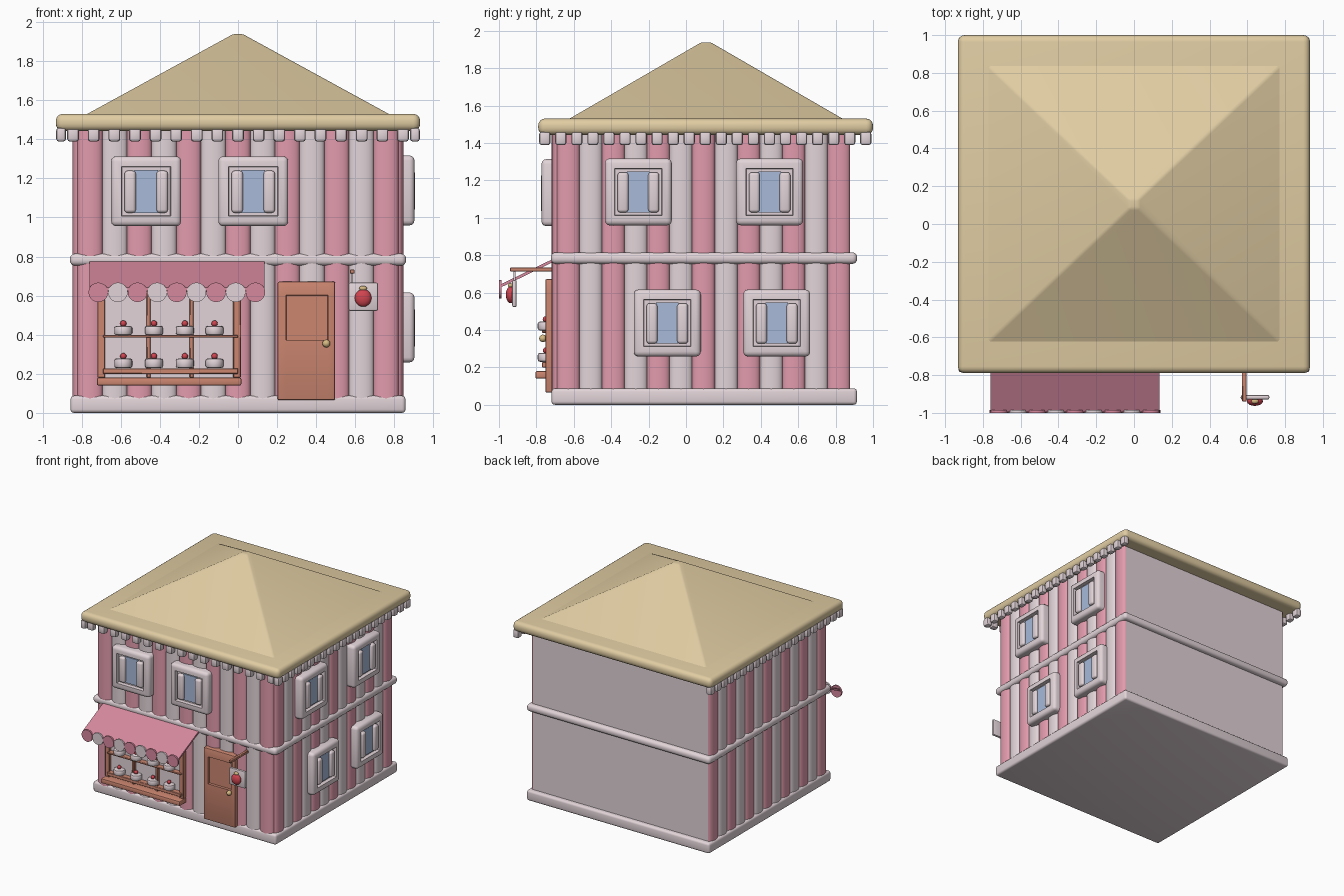
import bpy, bmesh, math
from mathutils import Matrix, Vector

if "Cube" in bpy.data.objects:
    bpy.data.objects.remove(bpy.data.objects["Cube"])


def mat(name, r, g, b):
    lin = [(c / 255 / 12.92) if c < 11 else ((c / 255 + 0.055) / 1.055) ** 2.4 for c in (r, g, b)]
    m = bpy.data.materials.new(name)
    m.diffuse_color = (*lin, 1)
    m.use_nodes = True
    m.node_tree.nodes["Principled BSDF"].inputs["Base Color"].default_value = m.diffuse_color
    return m


WHITE = mat("pale_cream", 226, 212, 216)
PINK = mat("candy_pink", 226, 155, 173)
TAN = mat("biscuit_tan", 224, 204, 162)
BROWN = mat("warm_brown", 204, 134, 112)
BLUE = mat("glass_blue", 168, 186, 218)
RED = mat("cherry_red", 208, 68, 80)
AWN = mat("awning_pink", 214, 136, 158)
GOLD = mat("knob_gold", 214, 186, 130)

TURN_RIGHT = Matrix.Rotation(math.pi / 2, 4, 'Z')


def finish(bm, name, mats, xf=None, smooth=True, angle=40):
    bmesh.ops.recalc_face_normals(bm, faces=bm.faces[:])
    me = bpy.data.meshes.new(name)
    bm.to_mesh(me)
    bm.free()
    ob = bpy.data.objects.new(name, me)
    bpy.context.collection.objects.link(ob)
    for m in mats:
        me.materials.append(m)
    if xf:
        ob.matrix_world = xf
    if smooth:
        bpy.ops.object.select_all(action='DESELECT')
        ob.select_set(True)
        bpy.context.view_layer.objects.active = ob
        bpy.ops.object.shade_smooth_by_angle(angle=math.radians(angle))
    return ob


def add_box(bm, lo, hi, r=0.0, seg=3):
    lo, hi = Vector(lo), Vector(hi)
    t = bmesh.new()
    bmesh.ops.create_cube(t, size=1, matrix=Matrix.Translation((lo + hi) / 2) @ Matrix.Diagonal((*(hi - lo), 1)))
    if r:
        bmesh.ops.bevel(t, geom=t.edges[:], offset=r, segments=seg, affect='EDGES', profile=0.5)
    me = bpy.data.meshes.new("tmp")
    t.to_mesh(me)
    t.free()
    bm.from_mesh(me)
    bpy.data.meshes.remove(me)


def box(name, lo, hi, m, r=0.0, seg=3, xf=None):
    bm = bmesh.new()
    add_box(bm, lo, hi, r, seg)
    return finish(bm, name, [m], xf)


def ball(name, c, s, m):
    bm = bmesh.new()
    bmesh.ops.create_uvsphere(bm, u_segments=16, v_segments=10, radius=1,
                              matrix=Matrix.Translation(c) @ Matrix.Diagonal((*s, 1)))
    return finish(bm, name, [m], angle=80)


# Main body, plinth and middle band
box("house_body", (-0.82, -0.69, 0.02), (0.82, 0.877, 1.48), WHITE)
box("plinth", (-0.857, -0.719, 0), (0.857, 0.914, 0.088), WHITE, 0.018)
box("middle_band", (-0.86, -0.722, 0.753), (0.86, 0.915, 0.815), WHITE, 0.026, 4)


# Bulging wall stripes on the front and both sides
def stripes(name, origin, along, out, length, n=13, depth=0.028):
    bm = bmesh.new()
    w, o = length / n, Vector(origin)
    for i in range(n):
        rows = []
        for k in range(11):
            a = math.pi * k / 10
            p = o + Vector(along) * ((i + 0.5) * w - math.cos(a) * w / 2) + Vector(out) * depth * math.sin(a)
            rows.append([bm.verts.new((p.x, p.y, z)) for z in (0.05, 1.46)])
        for p, q in zip(rows, rows[1:]):
            f = bm.faces.new((p[0], q[0], q[1], p[1]))
            f.material_index = i % 2
            f.smooth = True
    bm.normal_update()
    bm.faces.ensure_lookup_table()
    if bm.faces[5].normal.dot(Vector(out)) < 0:
        bmesh.ops.reverse_faces(bm, faces=bm.faces[:])
    me = bpy.data.meshes.new(name)
    bm.to_mesh(me)
    bm.free()
    me.materials.append(PINK)
    me.materials.append(WHITE)
    bpy.context.collection.objects.link(bpy.data.objects.new(name, me))


stripes("front_stripes", (-0.82, -0.69, 0), (1, 0, 0), (0, -1, 0), 1.64)
stripes("right_stripes", (0.82, -0.69, 0), (0, 1, 0), (1, 0, 0), 1.567)
stripes("left_stripes", (-0.82, -0.69, 0), (0, 1, 0), (-1, 0, 0), 1.567)

# Roof: rounded slab and hipped top
box("roof_slab", (-0.932, -0.79, 1.443), (0.932, 1.0, 1.53), TAN, 0.036, 4)
bm = bmesh.new()
lower = [bm.verts.new((x * 0.78, 0.107 + y * 0.738, 1.525)) for x, y in ((-1, -1), (1, -1), (1, 1), (-1, 1))]
upper = [bm.verts.new((x * 0.025, 0.107 + y * 0.025, 1.938)) for x, y in ((-1, -1), (1, -1), (1, 1), (-1, 1))]
bm.faces.new(upper)
bm.faces.new(lower[::-1])
for i in range(4):
    j = (i + 1) % 4
    bm.faces.new((lower[i], lower[j], upper[j], upper[i]))
hips = [e for e in bm.edges if max(v.co.z for v in e.verts) > 1.9]
bmesh.ops.bevel(bm, geom=hips, offset=0.011, segments=3, affect='EDGES', profile=0.5)
finish(bm, "roof_top", [TAN])

# Small blocks hanging under the eaves
bm = bmesh.new()
for i in range(-8, 9):
    add_box(bm, (i * 0.1055 - 0.03, -0.778, 1.388), (i * 0.1055 + 0.03, -0.725, 1.46), 0.014, 2)
for s in (-1, 1):
    for i in range(21):
        y = -0.755 + i * 0.0858
        add_box(bm, (s * 0.905 - 0.025, y - 0.03, 1.388), (s * 0.905 + 0.025, y + 0.03, 1.46), 0.014, 2)
finish(bm, "eave_blocks", [WHITE])


# Padded windows with a pane and two shutters
def window(name, xf):
    bm = bmesh.new()
    bmesh.ops.create_cube(bm, size=1, matrix=Matrix.Translation((0, -0.035, 0)) @ Matrix.Diagonal((0.358, 0.096, 0.358, 1)))
    bm.normal_update()
    front = [f for f in bm.faces if f.normal.y < -0.9]
    corner = [e for e in bm.edges if abs(e.verts[0].co.y - e.verts[1].co.y) > 0.05]
    rim = list({e for f in front for e in f.edges})
    bmesh.ops.bevel(bm, geom=corner + rim, offset=0.026, segments=3, affect='EDGES', profile=0.5)
    bm.normal_update()
    f = max((f for f in bm.faces if f.normal.y < -0.99), key=lambda f: f.calc_area())
    bmesh.ops.inset_region(bm, faces=[f], thickness=0.038)
    bmesh.ops.inset_region(bm, faces=[f], thickness=0.004, depth=-0.03)
    finish(bm, name + "_frame", [WHITE], xf)
    box(name + "_pane", (-0.06, -0.064, -0.11), (0.06, -0.056, 0.11), BLUE, xf=xf)
    bm = bmesh.new()
    for s in (-1, 1):
        add_box(bm, (s * 0.082 - 0.029, -0.085, -0.11), (s * 0.082 + 0.029, -0.045, 0.105), 0.016)
    finish(bm, name + "_shutters", [WHITE], xf)


for i, x in enumerate((-0.47, 0.078)):
    window(f"front_window_{i}", Matrix.Translation((x, -0.69, 1.134)))
for i, (y, z) in enumerate(((-0.255, 1.138), (0.447, 1.138), (-0.1, 0.437), (0.485, 0.437))):
    window(f"side_window_{i}", Matrix.Translation((0.82, y, z)) @ TURN_RIGHT)

# Door with sunken panel and knob
bm = bmesh.new()
add_box(bm, (0.203, -0.752, 0.065), (0.497, -0.68, 0.672), 0.008, 2)
bm.normal_update()
for co, no in (((0.246, 0, 0), (1, 0, 0)), ((0.46, 0, 0), (1, 0, 0)), ((0, 0, 0.372), (0, 0, 1)), ((0, 0, 0.602), (0, 0, 1))):
    bmesh.ops.bisect_plane(bm, geom=bm.verts[:] + bm.edges[:] + bm.faces[:], plane_co=co, plane_no=no)
    bm.normal_update()
panel = [f for f in bm.faces if f.normal.y < -0.99 and 0.25 < f.calc_center_median().x < 0.455
         and 0.38 < f.calc_center_median().z < 0.6]
bmesh.ops.inset_region(bm, faces=panel, thickness=0.002, depth=-0.02)
finish(bm, "door", [BROWN])
ball("door_knob", (0.452, -0.765, 0.355), (0.02, 0.02, 0.02), GOLD)

# Shop window: backing, frame, bars, shelf and sill
box("shop_backing", (-0.70, -0.726, 0.17), (0.0, -0.7185, 0.64), WHITE)
bm = bmesh.new()
for x0, x1 in ((-0.72, -0.68), (-0.025, 0.015), (-0.468, -0.447), (-0.248, -0.227)):
    add_box(bm, (x0, -0.752, 0.18), (x1, -0.69, 0.655), 0.004, 1)
add_box(bm, (-0.72, -0.752, 0.62), (0.015, -0.69, 0.66), 0.004, 1)
add_box(bm, (-0.69, -0.77, 0.385), (0, -0.69, 0.398), 0.003, 1)
add_box(bm, (-0.69, -0.77, 0.2), (0, -0.69, 0.228), 0.003, 1)
add_box(bm, (-0.722, -0.805, 0.14), (0.017, -0.69, 0.18), 0.008, 2)
finish(bm, "shop_frame", [BROWN])

# Cakes with cherries
for z in (0.23, 0.397):
    for i, x in enumerate((-0.587, -0.43, -0.272, -0.12)):
        bm = bmesh.new()
        bmesh.ops.create_cone(bm, cap_ends=True, segments=20, radius1=0.046, radius2=0.046, depth=0.048,
                              matrix=Matrix.Translation((x, -0.747, z + 0.024)))
        rims = [e for e in bm.edges if abs(e.verts[0].co.z - e.verts[1].co.z) < 0.01]
        bmesh.ops.bevel(bm, geom=rims, offset=0.012, segments=2, affect='EDGES', profile=0.5)
        finish(bm, f"cake_{i}", [WHITE])
        ball(f"cherry_{i}", (x, -0.75, z + 0.06), (0.016, 0.016, 0.016), RED)

# Sloping awning with round scallops in alternating colours
bm = bmesh.new()
vs = []
for x in (-0.76, 0.135):
    vs.append([bm.verts.new((x, y, z)) for y, z in ((-0.70, 0.785), (-0.995, 0.642), (-0.995, 0.625), (-0.70, 0.768))])
bm.faces.new(vs[0])
bm.faces.new(vs[1][::-1])
for i in range(4):
    j = (i + 1) % 4
    bm.faces.new((vs[0][i], vs[0][j], vs[1][j], vs[1][i]))
finish(bm, "awning", [AWN])
for i in range(9):
    bm = bmesh.new()
    bmesh.ops.create_cone(bm, cap_ends=True, segments=20, radius1=0.05, radius2=0.05, depth=0.014,
                          matrix=Matrix.Translation((-0.715 + i * 0.1005, -0.993, 0.617)) @ Matrix.Rotation(math.pi / 2, 4, 'X'))
    finish(bm, f"awning_scallop_{i}", [WHITE if i % 2 else AWN])

# Hanging sign on a bracket, with a cherry emblem
box("sign_bracket", (0.573, -0.94, 0.712), (0.596, -0.69, 0.733), BROWN, 0.003, 1)
box("sign_hanger", (0.579, -0.922, 0.65), (0.589, -0.912, 0.715), WHITE)
box("sign_plate", (0.565, -0.93, 0.522), (0.717, -0.905, 0.667), WHITE, 0.01, 2)
ball("sign_cherry", (0.64, -0.938, 0.588), (0.043, 0.025, 0.045), RED)
ball("sign_topping", (0.64, -0.938, 0.637), (0.02, 0.014, 0.013), GOLD)
